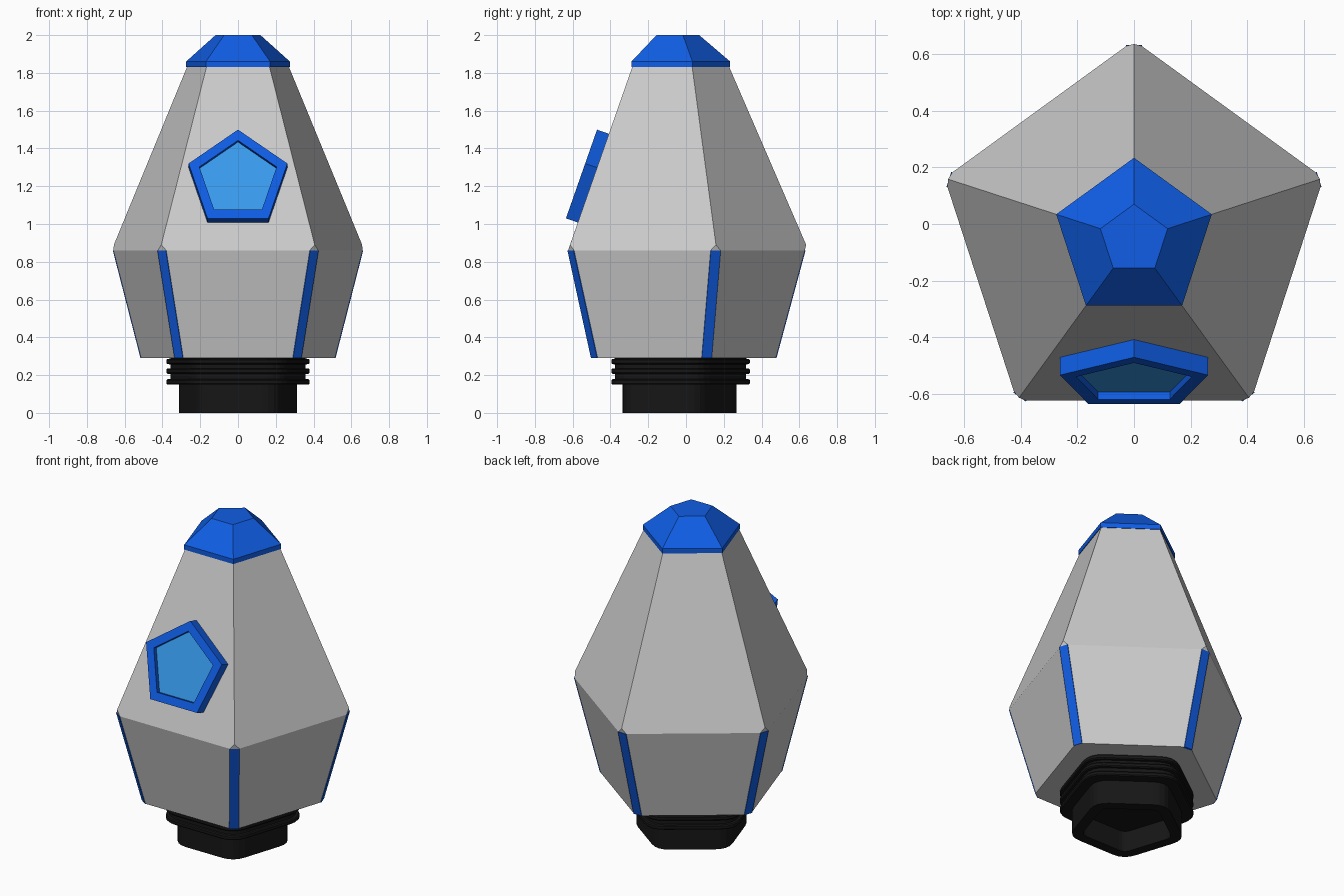
import bpy, bmesh, math
from mathutils import Vector, Matrix

if "Cube" in bpy.data.objects:
    bpy.data.objects.remove(bpy.data.objects["Cube"])

CY = -0.055                      # centre of the five-sided plan (point faces back)


def material(name, rgb):
    m = bpy.data.materials.new(name)
    m.diffuse_color = (*rgb, 1)
    m.use_nodes = True
    m.node_tree.nodes["Principled BSDF"].inputs["Base Color"].default_value = m.diffuse_color
    return m


BLUE = material("blue", (0.005, 0.11, 0.78))
GLASS = material("light_blue", (0.04, 0.33, 0.85))
BLACK = material("black", (0.008, 0.008, 0.008))


def make(name, verts, faces, mat=None):
    me = bpy.data.meshes.new(name)
    me.from_pydata([tuple(v) for v in verts], [], faces)
    bm = bmesh.new()
    bm.from_mesh(me)
    bmesh.ops.recalc_face_normals(bm, faces=bm.faces)
    bm.to_mesh(me)
    bm.free()
    ob = bpy.data.objects.new(name, me)
    bpy.context.collection.objects.link(ob)
    if mat:
        me.materials.append(mat)
    return ob


def ring(r, z, cut=0.0, segs=0, cy=CY):
    """Pentagon at height z; corners cut back along the edges and rounded."""
    c = [Vector((r * math.cos(a), cy + r * math.sin(a), z))
         for a in (math.radians(90 + 72 * i) for i in range(5))]
    if not segs:
        return c
    pts = []
    for i in range(5):
        p = c[i] + (c[i - 1] - c[i]).normalized() * cut
        q = c[i] + (c[(i + 1) % 5] - c[i]).normalized() * cut
        for k in range(segs + 1):
            t = k / segs
            pts.append(p * (1 - t) ** 2 + c[i] * 2 * t * (1 - t) + q * t * t)
    return pts


def loft(name, rings, mat, closed=False):
    """Skin between rings; capped at both ends, or closed on itself."""
    n, m = len(rings[0]), len(rings)
    faces = []
    for j in range(m if closed else m - 1):
        a, b = j * n, (j + 1) % m * n
        faces += [(a + i, a + (i + 1) % n, b + (i + 1) % n, b + i) for i in range(n)]
    if not closed:
        faces += [tuple(range(n)), tuple(range((m - 1) * n, m * n))]
    return make(name, [v for r in rings for v in r], faces, mat)


# grey body: chamfered lower part, sharp tapered upper part
CUT = 0.034
low, mid = ring(0.55, 0.29, CUT, 1), ring(0.704, 0.86, CUT, 1)
sharp, top = ring(0.691, 0.89), ring(0.28, 1.84)
faces = [tuple(range(10)), tuple(range(25, 30))]
faces += [(i, (i + 1) % 10, 10 + (i + 1) % 10, 10 + i) for i in range(10)]
for i in range(5):
    k = (i + 1) % 5
    faces.append((10 + 2 * i, 11 + 2 * i, 20 + i))
    faces.append((11 + 2 * i, 10 + 2 * k, 20 + k, 25 + k, 25 + i, 20 + i))
make("body", low + mid + sharp + top, faces)

# blue strips on the five lower corners
for i in range(5):
    a = math.radians(90 + 72 * i)
    out = Vector((math.cos(a), math.sin(a), 0))
    quad = [low[2 * i], low[2 * i + 1], mid[2 * i + 1], mid[2 * i]]
    verts = [p - out * 0.01 for p in quad] + [p + out * 0.004 for p in quad]
    make(f"corner_strip_{i + 1}", verts,
         [(0, 1, 2, 3), (4, 5, 6, 7)] +
         [(j, (j + 1) % 4, 4 + (j + 1) % 4, 4 + j) for j in range(4)], BLUE)

# blue cap
loft("top_cap", [ring(0.289, 1.83), ring(0.289, 1.86), ring(0.125, 2.0)], BLUE)

# black ribbed collar
profile = []
for z in (0.15, 0.207, 0.258):
    profile += [(0.398, z - 0.001), (0.414, z), (0.42, z + 0.006),
                (0.42, z + 0.022), (0.414, z + 0.028), (0.398, z + 0.029)]
profile.append((0.398, 0.292))
loft("ribbed_collar", [ring(r, z, 0.09, 4) for r, z in profile], BLACK)

# black foot with a hollow underside
loft("foot", [ring(r, z, c, 4) for r, z, c in
              ((0.346, 0.155, 0.08), (0.346, 0, 0.08), (0.27, 0, 0.04), (0.27, 0.13, 0.04))], BLACK)

# window frame and glass, lying on the sloping front face
up = Vector((0, 0.331, 0.944)).normalized()
n = Vector((0, -up.z, up.y))
base = Matrix(((1, 0, 0, 0), (0, up.y, n.y, -0.562), (0, up.z, n.z, 1.24), (0, 0, 0, 1)))
frame = loft("window_frame", [ring(r, z, cy=0) for r, z in
             ((0.275, -0.07), (0.275, 0), (0.215, 0), (0.215, -0.07))], BLUE, closed=True)
glass = loft("window_glass", [ring(0.218, -0.06, cy=0), ring(0.218, -0.027, cy=0)], GLASS)
for ob in (frame, glass):
    ob.data.transform(base)
